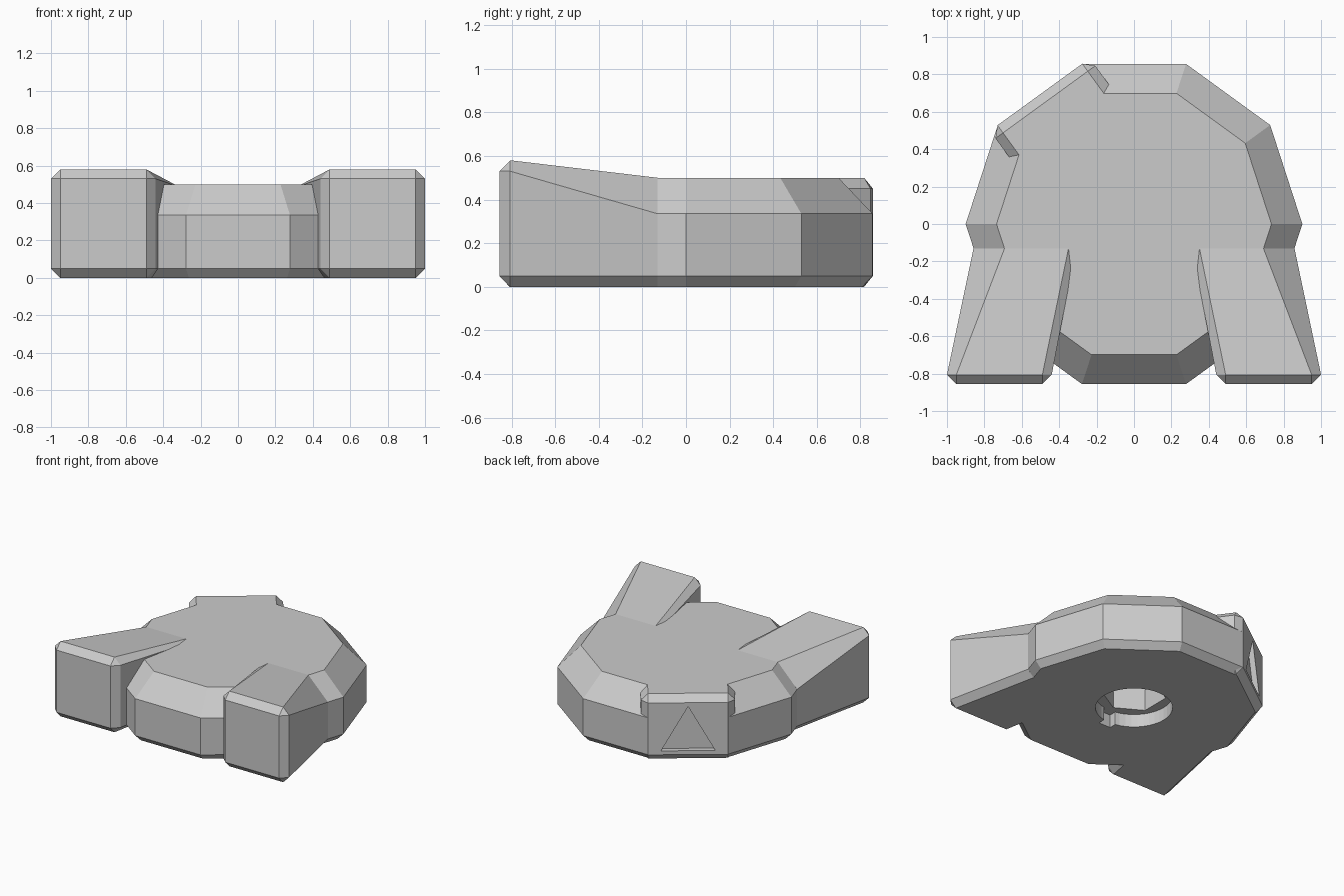
import bpy, bmesh
from math import cos, sin, pi, radians
from mathutils import Matrix, Vector

if "Cube" in bpy.data.objects:
    bpy.data.objects.remove(bpy.data.objects["Cube"], do_unlink=True)

grey = bpy.data.materials.new("plain grey")
grey.use_nodes = True
colour = (0.6, 0.6, 0.6, 1)
grey.diffuse_color = colour
for node in grey.node_tree.nodes:
    if node.type == 'BSDF_PRINCIPLED':
        node.inputs["Base Color"].default_value = colour


def finish(name, bm):
    bmesh.ops.recalc_face_normals(bm, faces=bm.faces)
    mesh = bpy.data.meshes.new(name)
    bm.to_mesh(mesh)
    bm.free()
    mesh.materials.append(grey)
    obj = bpy.data.objects.new(name, mesh)
    bpy.context.collection.objects.link(obj)
    return obj


def loft(name, rings):
    """Skin a stack of equal-length rings and cap both ends."""
    bm = bmesh.new()
    loops = [[bm.verts.new(p) for p in ring] for ring in rings]
    n = len(loops[0])
    for a, b in zip(loops, loops[1:]):
        for i in range(n):
            j = (i + 1) % n
            bm.faces.new((a[i], a[j], b[j], b[i]))
    bm.faces.new(loops[0])
    bm.faces.new(loops[-1])
    bmesh.ops.remove_doubles(bm, verts=bm.verts, dist=0.0005)
    return finish(name, bm)


def ring(sides, radius, z, start=0.0):
    return [(radius * cos(start + 2 * pi * i / sides),
             radius * sin(start + 2 * pi * i / sides), z) for i in range(sides)]


def box(name, low, high, bevel=0.0, matrix=Matrix()):
    low, high = Vector(low), Vector(high)
    bm = bmesh.new()
    bmesh.ops.create_cube(bm, size=1)
    bmesh.ops.scale(bm, verts=bm.verts, vec=high - low)
    bmesh.ops.translate(bm, verts=bm.verts, vec=(low + high) / 2)
    if bevel:
        bmesh.ops.bevel(bm, geom=bm.edges[:], offset=bevel, segments=1,
                        affect='EDGES', profile=0.5)
    bm.transform(matrix)
    return finish(name, bm)


def cut(target, cutter):
    mod = target.modifiers.new("cut", 'BOOLEAN')
    mod.operation = 'DIFFERENCE'
    mod.solver = 'EXACT'
    mod.object = cutter
    bpy.context.view_layer.objects.active = target
    bpy.ops.object.modifier_apply(modifier=mod.name)


# Ten-sided body with a small lower and a wide upper chamfer
body = loft("body", [ring(10, r, z) for r, z in
                     ((0.85, 0), (0.9, 0.05), (0.9, 0.335), (0.735, 0.5))])

# Raised block on one rear side, local +x pointing outwards
turn = Matrix.Rotation(radians(126), 4, 'Z')
apothem = 0.9 * cos(pi / 10)
block = box("marker_block", (0.5, -0.33, 0), (apothem, 0.33, 0.5), 0.05, turn)

# Front legs: chamfered ends that fade back into the body
nose = [(0.49, 0.05), (0.95, 0.05), (0.95, 0.05), (0.95, 0.53),
        (0.95, 0.53), (0.49, 0.53), (0.49, 0.53), (0.49, 0.05)]
front = [(0.49, 0), (0.95, 0), (1.0, 0.05), (1.0, 0.53),
         (0.95, 0.58), (0.49, 0.58), (0.44, 0.53), (0.44, 0.05)]
root = [(0.36, 0), (0.808, 0), (0.858, 0.05), (0.858, 0.335),
        (0.692, 0.5), (0.35, 0.5), (0.31, 0.485), (0.31, 0.05)]


def leg(name, side):
    bm = bmesh.new()
    sections = ((nose, -apothem), (front, -0.806), (root, -0.13))
    loops = [[bm.verts.new((side * x, y, z)) for x, z in pts] for pts, y in sections]
    for a, b in zip(loops, loops[1:]):
        for i in range(8):
            j = (i + 1) % 8
            bm.faces.new((a[i], a[j], b[j], b[i]))
    for end in (loops[0], loops[-1]):
        bm.faces.new(end)
    bmesh.ops.remove_doubles(bm, verts=bm.verts, dist=0.0005)
    return finish(name, bm)


leg("left_leg", 1)
leg("right_leg", -1)

# Underside: keyed round recess with a deeper six-sided socket
base_cutters = [
    loft("recess_cutter", [ring(40, 0.27, -0.1), ring(40, 0.27, 0.1)]),
    box("key_cutter", (-0.05, -0.32, -0.1), (0.05, -0.2, 0.1)),
    loft("socket_cutter", [ring(6, 0.225, z, pi / 2) for z in (0.05, 0.3)]),
]
for cutter in base_cutters:
    cutter.hide_render = True
    cut(body, cutter)

# Shallow triangle sunk into the marker block's outer face
corners = [(0.19, 0.08), (0, 0.42), (-0.19, 0.08)]
triangle = loft("triangle_cutter", [[turn @ Vector((d, t, z)) for t, z in corners]
                                    for d in (apothem - 0.04, apothem + 0.1)])
triangle.hide_render = True
cut(body, triangle)
cut(block, triangle)

for cutter in base_cutters + [triangle]:
    bpy.data.objects.remove(cutter, do_unlink=True)
